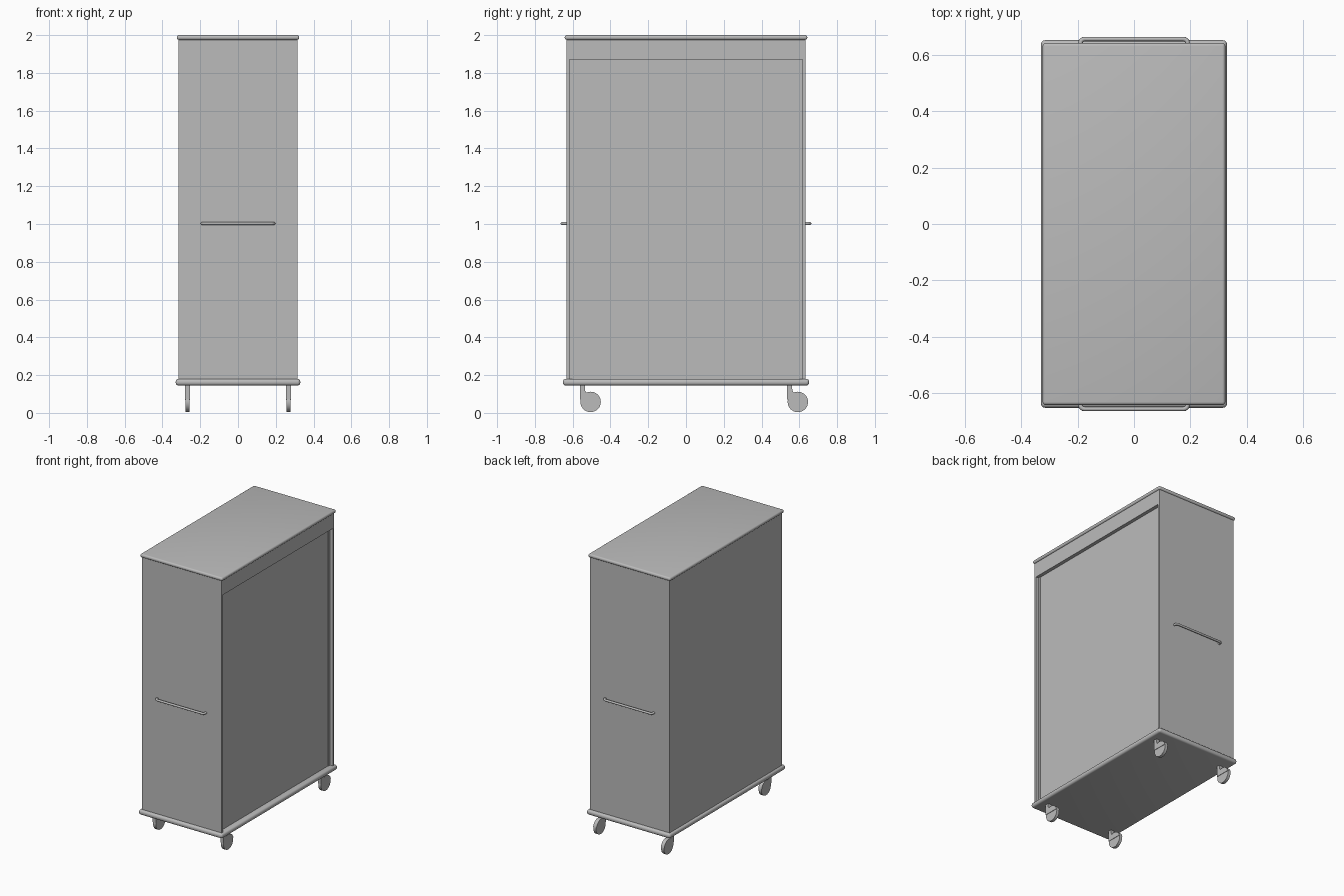
import bpy
import bmesh
from math import cos, sin, pi, radians

cube = bpy.data.objects.get("Cube")
if cube:
    bpy.data.objects.remove(cube, do_unlink=True)

grey = bpy.data.materials.new("plain_grey")
grey.use_nodes = True
COLOUR = (0.5, 0.5, 0.5, 1)
grey.diffuse_color = COLOUR
grey.node_tree.nodes["Principled BSDF"].inputs["Base Color"].default_value = COLOUR


def add(name, data):
    obj = bpy.data.objects.new(name, data)
    bpy.context.collection.objects.link(obj)
    data.materials.append(grey)
    return obj


def smooth(obj):
    bpy.ops.object.select_all(action='DESELECT')
    obj.select_set(True)
    bpy.context.view_layer.objects.active = obj
    bpy.ops.object.shade_smooth_by_angle(angle=radians(35))


def box(name, low, high, round_edge=0):
    bm = bmesh.new()
    bmesh.ops.create_cube(bm, size=1)
    for v in bm.verts:
        v.co = [a + (c + 0.5) * (b - a) for a, b, c in zip(low, high, v.co)]
    if round_edge:
        bmesh.ops.bevel(bm, geom=bm.edges[:], offset=round_edge, segments=4,
                        profile=0.5, affect='EDGES')
    mesh = bpy.data.meshes.new(name)
    bm.to_mesh(mesh)
    bm.free()
    obj = add(name, mesh)
    if round_edge:
        smooth(obj)
    return obj


def side_profile(name, points, x, width):
    # Extrude a (y, z) outline along x
    bm = bmesh.new()
    face = bm.faces.new([bm.verts.new((x - width / 2, y, z)) for y, z in points])
    new = bmesh.ops.extrude_face_region(bm, geom=[face])["geom"]
    bmesh.ops.translate(bm, vec=(width, 0, 0),
                        verts=[g for g in new if isinstance(g, bmesh.types.BMVert)])
    bmesh.ops.recalc_face_normals(bm, faces=bm.faces[:])
    mesh = bpy.data.meshes.new(name)
    bm.to_mesh(mesh)
    bm.free()
    obj = add(name, mesh)
    smooth(obj)


X, Y = 0.315, 0.633      # cabinet half sizes
LOW, TOP = 0.165, 1.985  # cabinet bottom and top
JAMB, DEPTH, DOOR_TOP = 0.016, 0.025, 1.87

# Rounded base bumper and lid
box("base", (-0.33, -0.652, 0.145), (0.33, 0.652, 0.18), 0.015)
box("lid", (-0.324, -0.642, 1.975), (0.324, 0.642, 2.0), 0.011)

# Cabinet panels around the recessed door
box("closed_side_panel", (-X, -Y + JAMB, LOW), (-X + 0.02, Y - JAMB, TOP))
box("header_panel", (X - 0.05, -Y + JAMB, DOOR_TOP), (X, Y - JAMB, TOP))
box("door_panel", (X - DEPTH - 0.02, -Y + JAMB, LOW),
    (X - DEPTH, Y - JAMB, DOOR_TOP + 0.02))

for end, s in (("front", -1), ("back", 1)):
    ys = sorted((s * Y, s * (Y - JAMB)))
    box(end + "_panel", (-X, ys[0], LOW), (X, ys[1], TOP))

    # Narrow door guide inside the jamb
    ys = sorted((s * (Y - JAMB), s * (Y - 2 * JAMB)))
    box(end + "_door_guide", (X - DEPTH - 0.01, ys[0], LOW),
        (X - DEPTH + 0.004, ys[1], DOOR_TOP))

    # Bent tube handle
    curve = bpy.data.curves.new(end + "_handle", 'CURVE')
    curve.dimensions = '3D'
    curve.bevel_depth = 0.008
    curve.bevel_resolution = 3
    curve.use_fill_caps = True
    bend = 0.014
    out = 0.656
    right = [(0.19 - bend + bend * cos(a), out - bend + bend * sin(a))
             for a in (i * pi / 8 for i in range(5))]
    path = [(0.19, Y - 0.01)] + right
    path += [(-x, y) for x, y in reversed(path)]
    spline = curve.splines.new('POLY')
    spline.points.add(len(path) - 1)
    for p, (x, y) in zip(spline.points, path):
        p.co = (x, s * y, 1.003, 1)
    spline.use_smooth = True
    add(end + "_handle", curve)

    # Trailing casters: wheel under a hood that rises into the stem
    wheel_y = -0.505 if s < 0 else 0.592
    for side, x in (("left", 0.267), ("right", -0.267)):
        R, cz = 0.054, 0.058
        circle = [(wheel_y + R * cos(a), 0.004 + R + R * sin(a))
                  for a in (i * pi / 16 for i in range(32))]
        side_profile(f"{end}_{side}_wheel", circle, x, 0.021)
        hood = [(wheel_y + R * cos(a), cz + R * sin(a))
                for a in (radians(d) for d in range(12, 115, 6))]
        hood += [(wheel_y - 0.029, 0.118), (wheel_y - 0.031, 0.15),
                 (wheel_y - 0.056, 0.15), (wheel_y - 0.056, 0.07)]
        side_profile(f"{end}_{side}_caster_hood", hood, x, 0.027)
